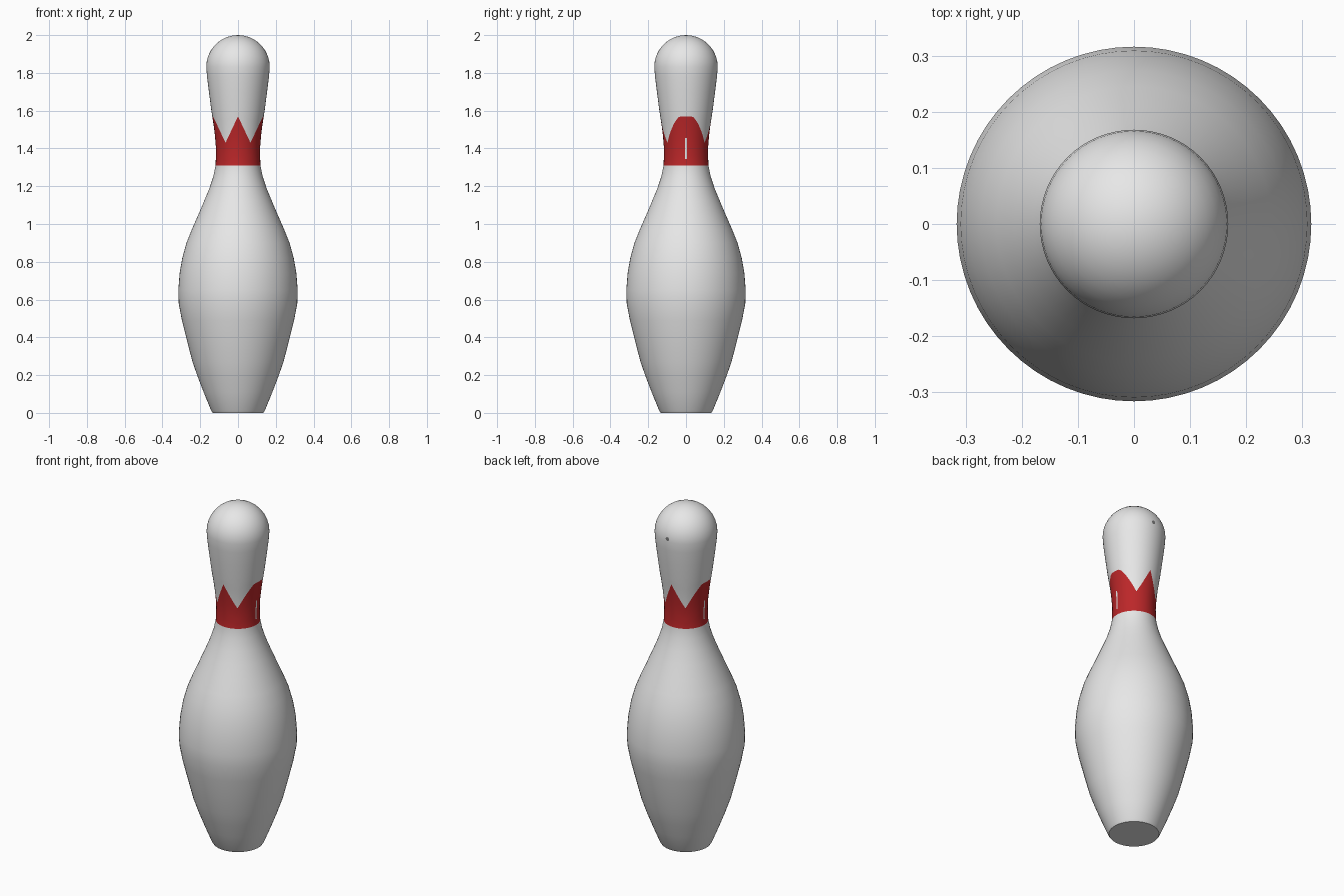
import bpy, bmesh, math
from mathutils import Matrix

if "Cube" in bpy.data.objects:
    bpy.data.objects.remove(bpy.data.objects["Cube"])

SEG = 64


def material(name, rgb):
    m = bpy.data.materials.new(name)
    m.diffuse_color = (*rgb, 1)
    m.use_nodes = True
    m.node_tree.nodes["Principled BSDF"].inputs["Base Color"].default_value = m.diffuse_color
    return m


white = material("white", (0.8, 0.8, 0.8))
red = material("red", (0.5, 0.02, 0.022))
grey = material("dark_grey", (0.2, 0.2, 0.2))

# Side profile as (radius, height), finished with a round dome
profile = [(0.134, 0), (0.142, 0.012), (0.182, 0.11), (0.213, 0.19), (0.241, 0.27),
           (0.272, 0.39), (0.297, 0.49), (0.314, 0.58), (0.316, 0.65), (0.309, 0.74),
           (0.295, 0.82), (0.273, 0.90), (0.245, 0.97), (0.212, 1.045), (0.180, 1.12),
           (0.151, 1.19), (0.130, 1.255), (0.119, 1.31), (0.116, 1.38), (0.119, 1.44),
           (0.127, 1.51), (0.141, 1.60), (0.154, 1.70), (0.164, 1.78)]
HEAD_R, HEAD_Z = 0.168, 1.832
profile += [(HEAD_R * math.cos(a), HEAD_Z + HEAD_R * math.sin(a))
            for a in (math.radians(d) for d in range(0, 90, 10))]


def radius(z):
    for (r0, z0), (r1, z1) in zip(profile, profile[1:]):
        if z <= z1:
            return r0 + (r1 - r0) * (z - z0) / (z1 - z0)
    return profile[-1][0]


def crown_top(angle):
    """Height of the zigzag edge of the band at an angle round the neck."""
    z = 1.45
    for _ in range(20):
        x = radius(z) * abs(math.cos(angle))
        z = min(1.57, 1.43 + 0.14 * abs(x / 0.066 - 1))
    return z


def make_object(name, bm, mats):
    me = bpy.data.meshes.new(name)
    bm.to_mesh(me)
    bm.free()
    for m in mats:
        me.materials.append(m)
    ob = bpy.data.objects.new(name, me)
    bpy.context.collection.objects.link(ob)
    bpy.ops.object.select_all(action='DESELECT')
    ob.select_set(True)
    bpy.context.view_layer.objects.active = ob
    bpy.ops.object.shade_smooth_by_angle()
    return ob


# Pin body: lathe whose neck rows bend to follow the zigzag edge of the band
LOW, HIGH, STEPS = 1.31, 1.60, 5
angles = [2 * math.pi * i / SEG for i in range(SEG)]
tops = [crown_top(a) for a in angles]
rows = [[z] * SEG for r, z in profile if z <= LOW]
band_start = len(rows) - 1
rows += [[LOW + (t - LOW) * k / STEPS for t in tops] for k in range(1, STEPS + 1)]
band_end = len(rows) - 1
rows += [[t + (HIGH - t) * k / 3 for t in tops] for k in range(1, 4)]
rows += [[z] * SEG for r, z in profile if z > HIGH]

bm = bmesh.new()
rings = [[bm.verts.new((radius(z) * math.cos(a), radius(z) * math.sin(a), z))
          for a, z in zip(angles, row)] for row in rows]
for j in range(len(rings) - 1):
    for i in range(SEG):
        k = (i + 1) % SEG
        f = bm.faces.new((rings[j][i], rings[j][k], rings[j + 1][k], rings[j + 1][i]))
        f.material_index = 1 if band_start <= j < band_end else 0
bm.faces.new(rings[0][::-1])
tip = bm.verts.new((0, 0, HEAD_Z + HEAD_R))
for i in range(SEG):
    bm.faces.new((rings[-1][i], rings[-1][(i + 1) % SEG], tip))
make_object("pin_body", bm, [white, red])

# Narrow white stripe on each side of the band
for side, name in ((1, "right_stripe"), (-1, "left_stripe")):
    bm = bmesh.new()
    pairs = []
    for k in range(6):
        z = 1.345 + 0.11 * k / 5
        x = side * (radius(z) + 0.0015)
        pairs.append([bm.verts.new((x, side * y, z)) for y in (-0.005, 0.005)])
    for (a, b), (c, d) in zip(pairs, pairs[1:]):
        bm.faces.new((a, b, d, c))
    make_object(name, bm, [white])

# Small dark spot on the back of the head
bm = bmesh.new()
bmesh.ops.create_circle(bm, cap_ends=True, segments=12, radius=0.011,
                        matrix=Matrix.Translation((0.004, HEAD_R, 1.848))
                        @ Matrix.Rotation(-math.pi / 2, 4, 'X'))
make_object("head_spot", bm, [grey])
